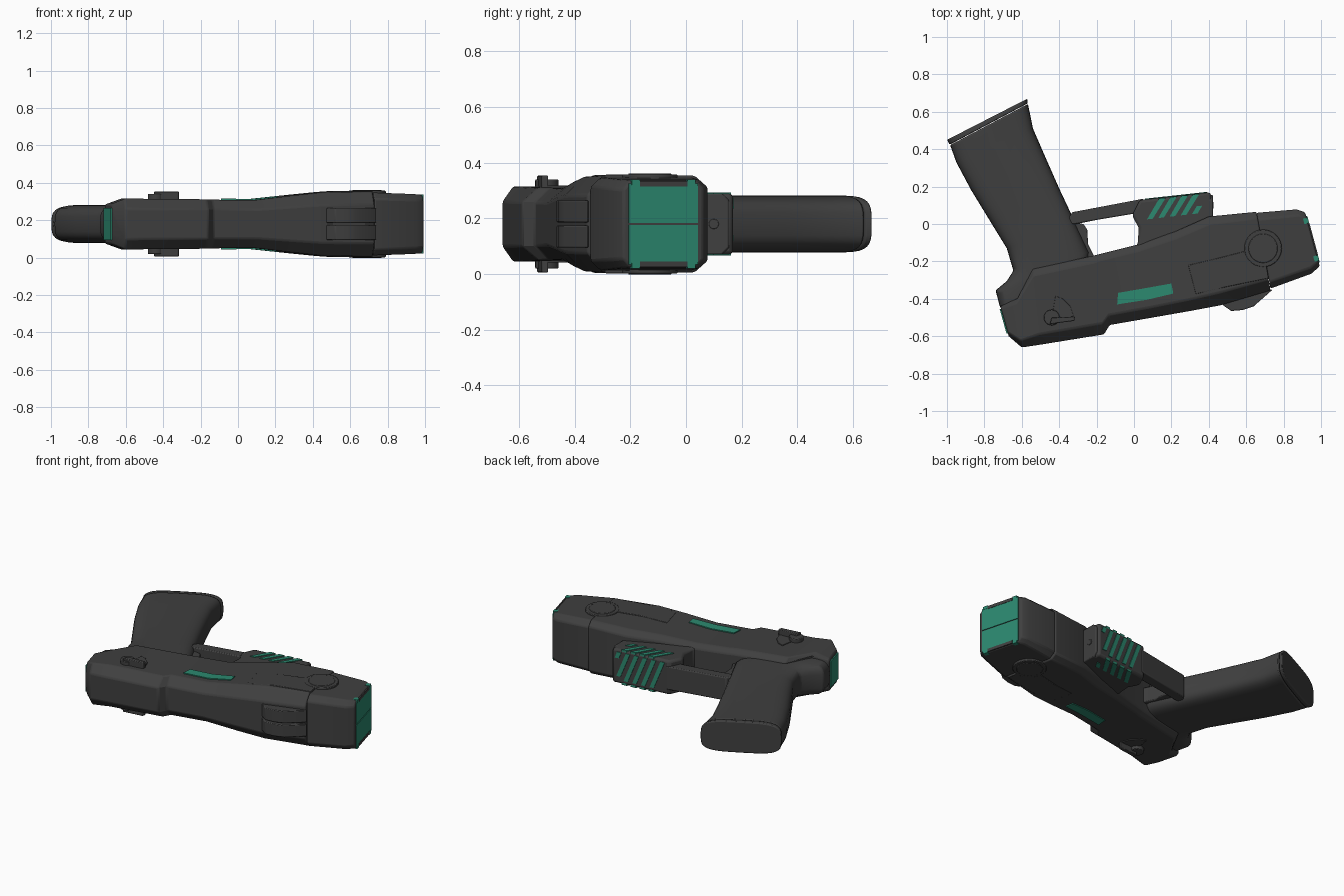
import bpy, bmesh, math
from mathutils import Matrix, Vector

cube = bpy.data.objects.get("Cube")
if cube:
    bpy.data.objects.remove(cube)

MID = 0.18  # height of the symmetry plane


def material(name, rgb):
    m = bpy.data.materials.new(name)
    m.use_nodes = True
    m.diffuse_color = (*rgb, 1)
    m.node_tree.nodes["Principled BSDF"].inputs["Base Color"].default_value = (*rgb, 1)
    return m


DARK = material("charcoal", (0.05, 0.05, 0.05))
GREEN = material("teal_green", (0.025, 0.25, 0.16))


def finish(name, bm, mat, bevel):
    bmesh.ops.recalc_face_normals(bm, faces=bm.faces)
    mesh = bpy.data.meshes.new(name)
    bm.to_mesh(mesh)
    bm.free()
    mesh.materials.append(mat)
    ob = bpy.data.objects.new(name, mesh)
    bpy.context.collection.objects.link(ob)
    if bevel:
        mod = ob.modifiers.new("soft_edges", 'BEVEL')
        mod.width, mod.segments, mod.limit_method = bevel, 2, 'ANGLE'
        mod.angle_limit = math.radians(35)
    bpy.ops.object.select_all(action='DESELECT')
    ob.select_set(True)
    bpy.context.view_layer.objects.active = ob
    bpy.ops.object.shade_smooth_by_angle(angle=math.radians(32))
    return ob


def prism(name, pts, z0, z1, mat=DARK, bevel=0.006, matrix=Matrix()):
    """Extrude a flat outline from z0 to z1, then place it with a matrix."""
    bm = bmesh.new()
    face = bm.faces.new([bm.verts.new((x, y, z0)) for x, y in pts])
    out = bmesh.ops.extrude_face_region(bm, geom=[face])
    bmesh.ops.translate(bm, vec=(0, 0, z1 - z0),
                        verts=[v for v in out["geom"] if isinstance(v, bmesh.types.BMVert)])
    bm.transform(matrix)
    return finish(name, bm, mat, bevel)


def slab(name, pts, half, **kw):
    return prism(name, pts, MID - half, MID + half, **kw)


def loft(name, stations, section, mat=DARK, bevel=0.008):
    """Skin sections between (top edge, bottom edge, half thickness) stations."""
    bm = bmesh.new()
    rings = []
    for a, b, h in stations:
        a, b = Vector(a), Vector(b)
        rings.append([bm.verts.new((*a.lerp(b, t), MID + s * h)) for t, s in section])
    n = len(section)
    for r, q in zip(rings, rings[1:]):
        for i in range(n):
            bm.faces.new((r[i], r[(i + 1) % n], q[(i + 1) % n], q[i]))
    bm.faces.new(rings[0])
    bm.faces.new(rings[-1])
    return finish(name, bm, mat, bevel)


def mirrored(half):
    return half + [(t, -s) for t, s in reversed(half)]


def circle(cx, cy, r, n=32):
    return [(cx + r * math.cos(i * math.tau / n), cy + r * math.sin(i * math.tau / n))
            for i in range(n)]


def power(v, p):
    return math.copysign(abs(v) ** p, v)


BODY = mirrored([(0, .6), (.14, 1), (.92, 1), (1, .82)])
BLOCK = mirrored([(0, .8), (.09, 1), (.91, 1), (1, .82)])
BOX = mirrored([(0, 1), (1, 1)])
OVAL = [(.5 + .5 * power(math.cos(i * math.tau / 32), .5), power(math.sin(i * math.tau / 32), .55))
        for i in range(32)]

# Main body, swelling toward the front
loft("body", [
    ((-.67, -.60), (-.715, -.44), .105), ((-.60, -.66), (-.63, -.40), .135),
    ((-.5, -.645), (-.54, -.24), .135), ((-.16, -.59), (-.22, -.17), .132),
    ((-.13, -.54), (-.18, -.16), .13), ((.1, -.50), (.02, -.11), .128),
    ((.3, -.465), (.22, -.04), .152), ((.46, -.435), (.40, .04), .170),
    ((.73, -.355), (.655, .065), .174)], BODY)
loft("side_panels", [((.33, -.375), (.29, -.22), .158), ((.50, -.335), (.46, -.18), .175),
                     ((.72, -.29), (.69, -.12), .177)], BOX, bevel=0.003)

# Front cartridge
LOW, HIGH = Vector((.993, -.225)), Vector((.915, .062))
loft("cartridge", [((.73, -.345), (.655, .06), .168), ((.95, -.265), (.87, .078), .160),
                   (LOW, HIGH, .155)], BLOCK)
along = (HIGH - LOW).normalized()
length = (HIGH - LOW).length
face_frame = Matrix(((along.x, 0, along.y, LOW.x), (along.y, 0, -along.x, LOW.y),
                     (0, 1, 0, MID), (0, 0, 0, 1)))


def rect(a, b, c, d):
    return [(a, c), (b, c), (b, d), (a, d)]


for side in (-1, 1):
    prism("muzzle_door", rect(.02, length - .02, side * .003, side * .146), 0, .005,
          GREEN, 0, face_frame)
    prism("muzzle_tab", rect(.06, length - .06, side * .135, side * .154), 0, .007,
          DARK, 0, face_frame)
    for t in (.15, .85):
        c = length * t
        prism("muzzle_clip", rect(c - .015, c + .015, side * .14, side * .159), -.02, .006,
              GREEN, 0, face_frame)

# Grip with rounded section, base cap and tang
loft("grip", [
    ((-.983, .422), (-.567, .642), .102), ((-.95, .33), (-.54, .51), .102),
    ((-.87, .18), (-.475, .36), .102), ((-.76, 0), (-.40, .19), .102),
    ((-.68, -.13), (-.32, .02), .103), ((-.645, -.25), (-.24, -.15), .106),
    ((-.68, -.305), (-.25, -.28), .108), ((-.74, -.355), (-.3, -.40), .108),
    ((-.715, -.45), (-.35, -.46), .105)], OVAL)
loft("grip_base", [((-1, .45), (-.57, .67), .100),
                   ((-.985, .424), (-.568, .645), .103)], OVAL, bevel=0.006)

# Trigger, guard and fore block
slab("trigger", [(-.34, .01), (-.27, .0), (-.25, -.03), (-.245, -.11), (-.21, -.18), (-.34, -.18)], .05)
slab("trigger_guard", [(-.37, 0), (-.33, .063), (.05, .135), (.05, .06), (-.02, .052),
                       (-.2, .022), (-.31, .0)], .075)
slab("fore_block", [(-.02, -.15), (.02, -.11), (.025, -.02), (-.01, .045), (.03, .128),
                    (.41, .17), (.42, .04), (.4, -.1)], .11, bevel=0.015)
end_frame = Matrix(((0, 0, 1, .416), (1, 0, 0, 0), (0, 1, 0, MID), (0, 0, 0, 1)))
prism("fore_plate", [(.03, -.11), (.13, -.11), (.155, -.085), (.155, .085), (.13, .11), (.03, .11)],
      -.03, .006, matrix=end_frame)
prism("fore_screw", circle(.1, 0, .018, 16), 0, .010, bevel=0.002, matrix=end_frame)

# Diagonal stripes on the fore block
slope = Vector((.38, .042)).normalized()
edge_frame = Matrix(((slope.x, 0, -slope.y, .03), (slope.y, 0, slope.x, .128),
                     (0, 1, 0, MID), (0, 0, 0, 1)))
for k in range(5):
    x, y = .07 + .06 * k, .025 + .007 * k
    outline = [(x, y), (x + .03, y + .003), (x + .10, y + .115), (x + .065, y + .112)]
    if k == 4:
        outline = [(x, y), (x + .03, y + .003), (x + .055, y + .045), (x + .025, y + .042)]
    slab("side_stripe", outline, .114, mat=GREEN, bevel=0)
for k in range(6):
    u = .03 + .058 * k
    s = min(.09, .34 - u)
    prism("edge_stripe", [(u, .095), (u + .028, .095), (u + .028 + s * .8, .095 - 2 * s),
                          (u + s * .8, .095 - 2 * s)], -.003, .004, GREEN, 0, edge_frame)

# Green side indicators and rear plate
loft("indicator", [((-.09, -.43), (-.085, -.368), .136), ((.07, -.405), (.06, -.343), .134),
                   ((.21, -.372), (.20, -.318), .149)], BOX, GREEN, 0)
slab("rear_plate", [(-.682, -.585), (-.718, -.455), (-.71, -.455), (-.67, -.585)], .085,
     mat=GREEN, bevel=0)

# Round side buttons and safety levers on both sides
for side in (-1, 1):
    def both(name, pts, a, b, bevel=0.004):
        prism(name, pts, MID + side * a, MID + side * b, bevel=bevel)
    both("button_ring", circle(.69, -.13, .10, 40), .14, .178)
    both("button_cap", circle(.69, -.13, .078, 40), .14, .1815)
    both("button_centre", circle(.69, -.13, .045, 32), .14, .1795, 0.002)
    both("lever_fan", [(-.44, -.5), (-.42, -.385), (-.38, -.40), (-.34, -.44), (-.32, -.50)], .11, .139, 0.002)
    both("lever_pivot", circle(-.44, -.5, .042, 24), .11, .160)
    both("lever_arm", [(-.45, -.535), (-.32, -.518), (-.315, -.495), (-.44, -.50)], .11, .174)

    # Paired sight ramps along the upper edge
    both("front_sight", [(.47, -.43), (.52, -.465), (.58, -.46), (.64, -.44), (.74, -.352),
                         (.6, -.33)], .006, .085)
